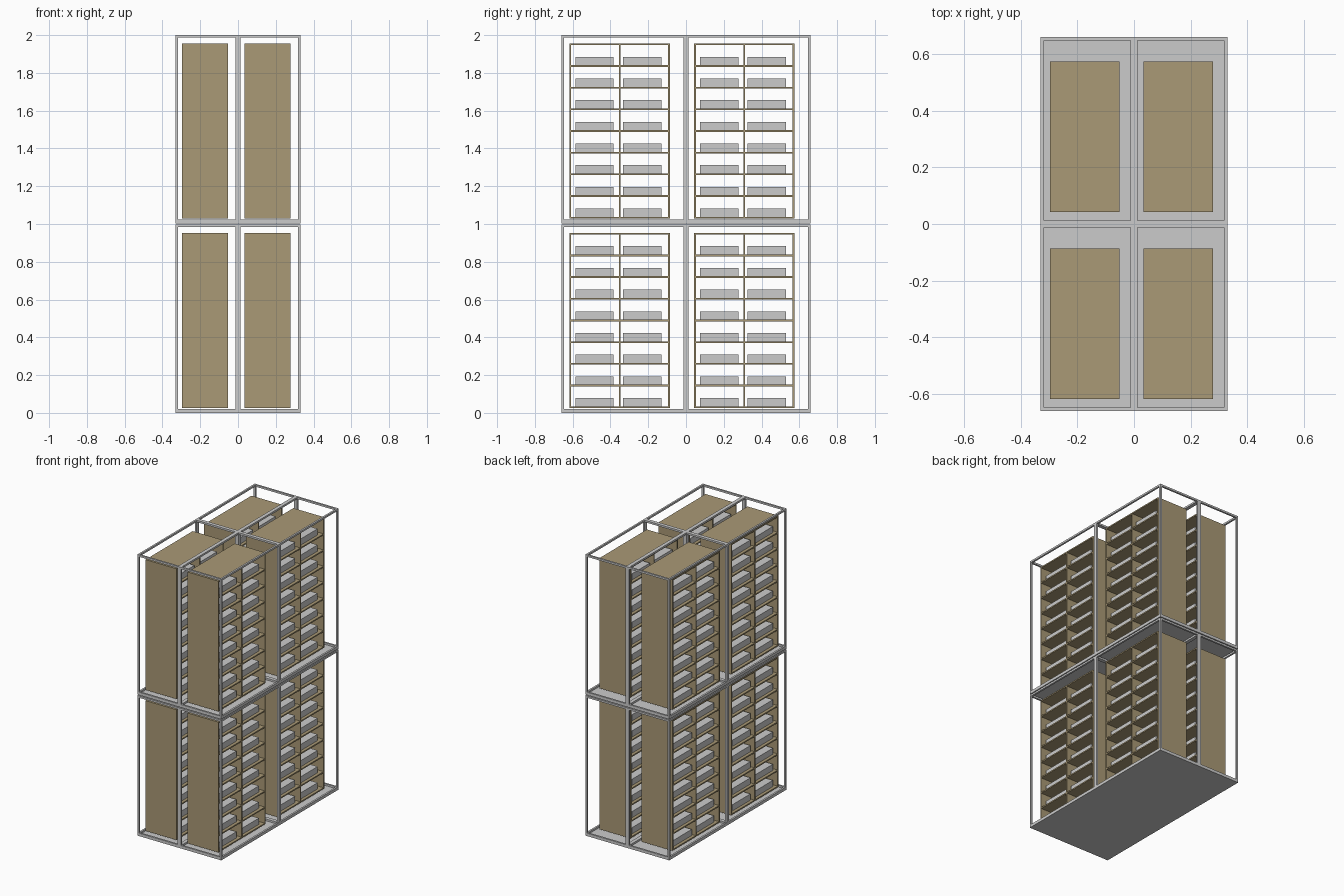
import bpy
import bmesh
from mathutils import Matrix, Vector

if "Cube" in bpy.data.objects:
    bpy.data.objects.remove(bpy.data.objects["Cube"])


def material(name, rgb):
    mat = bpy.data.materials.new(name)
    mat.use_nodes = True
    mat.diffuse_color = (*rgb, 1)
    mat.node_tree.nodes["Principled BSDF"].inputs["Base Color"].default_value = (*rgb, 1)
    return mat


GREY = material("light grey", (0.6, 0.6, 0.6))
TAN = material("tan board", (0.4, 0.32, 0.18))


def add_box(bm, lo, hi):
    lo, hi = Vector(lo), Vector(hi)
    size = Matrix.Diagonal((*(hi - lo), 1))
    bmesh.ops.create_cube(bm, size=1, matrix=Matrix.Translation((lo + hi) / 2) @ size)


def boxes_mesh(name, boxes, mat):
    bm = bmesh.new()
    for lo, hi in boxes:
        add_box(bm, lo, hi)
    mesh = bpy.data.meshes.new(name)
    bm.to_mesh(mesh)
    bm.free()
    mesh.materials.append(mat)
    return mesh


# One cell, measured from its lower front corner
W, D, H = 0.33, 0.66, 0.997
BAR, BASE = 0.013, 0.008

# Frame: a bar along each of the twelve edges
bars = []
for x in (0, W - BAR):
    for y in (0, D - BAR):
        bars.append(((x, y, BASE), (x + BAR, y + BAR, H)))
for z in (BASE, H - BAR):
    for x in (0, W - BAR):
        bars.append(((x, BAR, z), (x + BAR, D - BAR, z + BAR)))
    for y in (0, D - BAR):
        bars.append(((BAR, y, z), (W - BAR, y + BAR, z + BAR)))

# Floor sheet
floor = [((0, 0, 0), (W, D, BASE))]

# Shelf rack: end panels, divider and boards, open on both long sides
X0, X1 = 0.034, 0.278
Y0, Y1 = 0.043, 0.574
Z0, Z1 = 0.026, 0.953
T = 0.009
ROWS = 8
pitch = (Z1 - Z0 - T) / ROWS
mid = (Y0 + Y1) / 2
rack = [((X0, y, Z0), (X1, y + T, Z1)) for y in (Y0, mid - T / 2, Y1 - T)]
for row in range(ROWS + 1):
    z = Z0 + row * pitch
    for y0, y1 in ((Y0 + T, mid - T / 2), (mid + T / 2, Y1 - T)):
        rack.append(((X0, y0, z), (X1, y1, z + T)))

# Storage boxes: two on every shelf
bins = []
for row in range(ROWS):
    z = Z0 + row * pitch + T
    for y in (Y0 + 0.031, mid + 0.018):
        bins.append(((X0 + 0.022, y, z), (X1 - 0.022, y + 0.203, z + 0.044)))

meshes = {
    "frame": boxes_mesh("frame", bars, GREY),
    "floor": boxes_mesh("floor", floor, GREY),
    "shelf_rack": boxes_mesh("shelf_rack", rack, TAN),
    "storage_boxes": boxes_mesh("storage_boxes", bins, GREY),
}

# Eight cells: two wide, two deep, two high
for level, tier in ((0, "lower"), (1.003, "upper")):
    for y, depth in ((-D, "front"), (0, "back")):
        for x, side in ((-W, "right"), (0, "left")):
            for part, mesh in meshes.items():
                obj = bpy.data.objects.new(f"{tier}_{depth}_{side}_{part}", mesh)
                obj.location = (x, y, level)
                bpy.context.collection.objects.link(obj)
